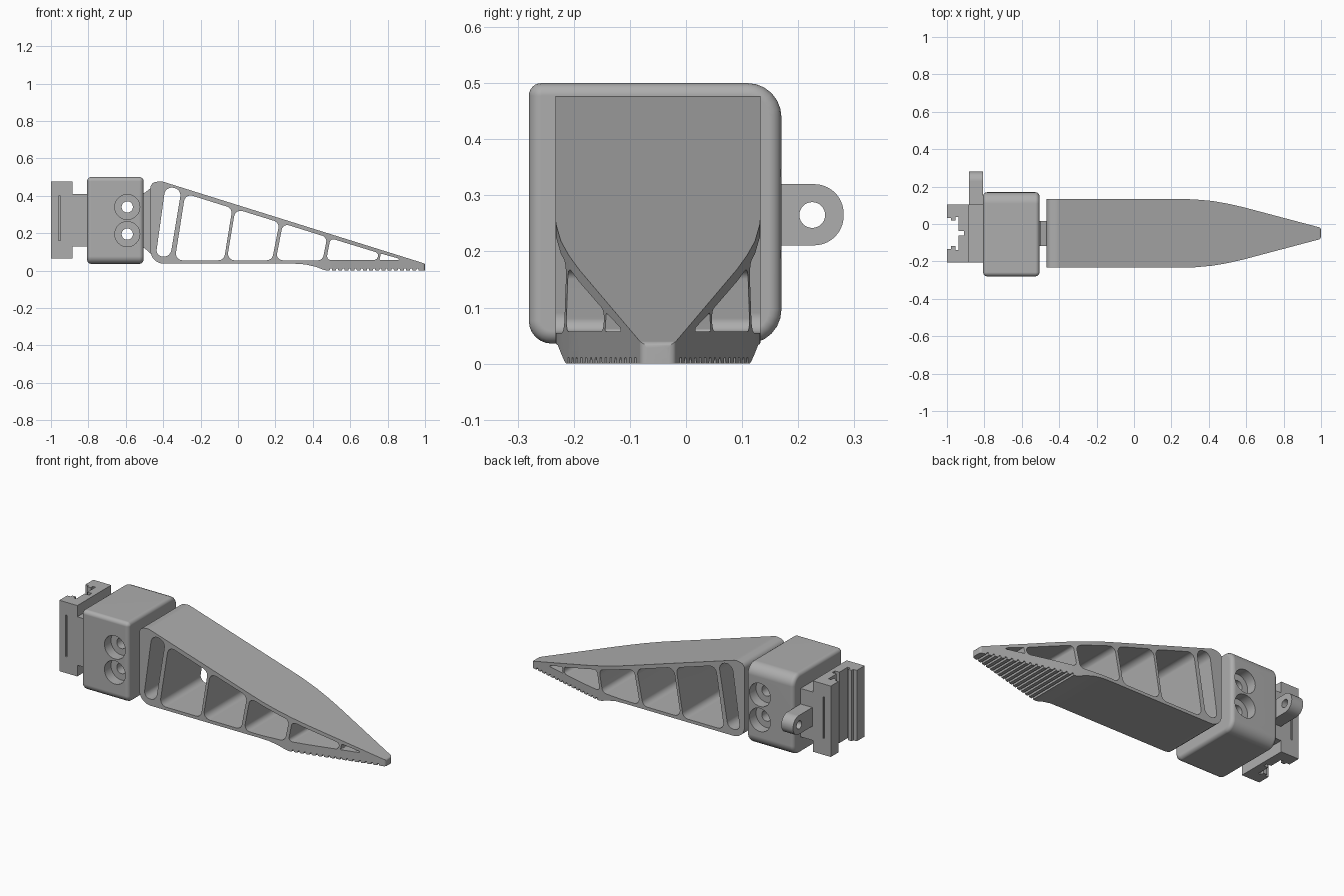
import bpy, bmesh, math
from mathutils import Vector

if "Cube" in bpy.data.objects:
    bpy.data.objects.remove(bpy.data.objects["Cube"], do_unlink=True)

MID = -0.05  # centre line of the body in y

grey = bpy.data.materials.new("plain grey")
grey.use_nodes = True
grey.diffuse_color = (0.42, 0.42, 0.42, 1)
grey.node_tree.nodes["Principled BSDF"].inputs["Base Color"].default_value = grey.diffuse_color


def rounded(points, radius=0.0, steps=6):
    """Round polygon corners with arcs; a third value overrides the radius."""
    out = []
    n = len(points)
    for i, p in enumerate(points):
        r = p[2] if len(p) > 2 else radius
        c = Vector(p[:2])
        a = Vector(points[i - 1][:2]) - c
        b = Vector(points[(i + 1) % n][:2]) - c
        if r == 0:
            out.append(c)
            continue
        half = a.angle(b) / 2
        d = min(r / math.tan(half), a.length * 0.48, b.length * 0.48)
        a, b, w = c + a.normalized() * d, c + b.normalized() * d, math.sin(half)
        for k in range(steps + 1):
            t = k / steps
            wa, wc, wb = (1 - t) ** 2, 2 * t * (1 - t) * w, t * t
            out.append((a * wa + c * wc + b * wb) / (wa + wc + wb))
    return out


def prism(name, polygons, axis, lo, hi):
    """Extrude one or more outlines along an axis."""
    place = {"x": lambda u, v: (lo, u, v),
             "y": lambda u, v: (u, lo, v),
             "z": lambda u, v: (u, v, lo)}[axis]
    step = Vector([(hi - lo) * (axis == k) for k in "xyz"])
    bm = bmesh.new()
    for poly in polygons:
        face = bm.faces.new([bm.verts.new(place(*p)) for p in poly])
        grown = bmesh.ops.extrude_face_region(bm, geom=[face], use_keep_orig=True)
        moved = [g for g in grown["geom"] if isinstance(g, bmesh.types.BMVert)]
        bmesh.ops.translate(bm, verts=moved, vec=step)
    bmesh.ops.recalc_face_normals(bm, faces=bm.faces)
    mesh = bpy.data.meshes.new(name)
    bm.to_mesh(mesh)
    bm.free()
    mesh.materials.append(grey)
    obj = bpy.data.objects.new(name, mesh)
    bpy.context.collection.objects.link(obj)
    return obj


def apply(obj, kind, **settings):
    bpy.context.view_layer.objects.active = obj
    mod = obj.modifiers.new("step", kind)
    for key, value in settings.items():
        setattr(mod, key, value)
    bpy.ops.object.modifier_apply(modifier=mod.name)


def boolean(obj, cutter, operation="DIFFERENCE"):
    apply(obj, "BOOLEAN", object=cutter, operation=operation, solver="EXACT")
    bpy.data.objects.remove(cutter, do_unlink=True)


def circle(u, v, r, n=32):
    return [(u + r * math.cos(i * math.tau / n), v + r * math.sin(i * math.tau / n))
            for i in range(n)]


def box(u0, u1, v0, v1):
    return [(u0, v0), (u1, v0), (u1, v1), (u0, v1)]


# Finger: wedge side profile with gripping teeth under the tip
teeth = []
count, start, pitch = 15, 0.49, 0.033
for i in range(count):
    x = start + i * pitch
    teeth += [(x, 0), (x + 0.003, 0.011), (x + 0.011, 0.011), (x + 0.014, 0)]
side = [(-0.468, 0.037, 0.07), (0.3, 0.037), (0.36, 0.033), (0.42, 0.019), (0.455, 0.005),
        (0.475, 0)] + teeth + [(1, 0), (1, 0.037, 0.012), (-0.41, 0.478, 0.05),
        (-0.468, 0.47, 0.05)]
finger = prism("finger", [rounded(side)], "y", MID - 0.183, MID + 0.183)

# Taper of the finger seen from above
edge = [(-0.7, 0.2), (0.2, 0.2), (0.22, 0.1835), (0.32, 0.182), (0.42, 0.173), (0.5, 0.159),
        (0.58, 0.141), (0.995, 0.031, 0.012), (1.0, 0.02)]
plan = [(p[0], MID + p[1], *p[2:]) for p in edge]
plan += [(p[0], MID - p[1], *p[2:]) for p in reversed(edge)]
boolean(finger, prism("taper", [rounded(plan)], "z", -0.1, 0.6), "INTERSECT")

# Open cells between the slanted ribs
cells = [
    ([(-0.44, 0.075), (-0.362, 0.075), (-0.302, 0.435), (-0.388, 0.45)], 0.04),
    ([(-0.338, 0.055), (-0.075, 0.055), (-0.03, 0.333), (-0.282, 0.412)], 0.035),
    ([(-0.06, 0.055), (0.182, 0.055), (0.222, 0.257), (-0.014, 0.33)], 0.035),
    ([(0.202, 0.055), (0.452, 0.055), (0.477, 0.178), (0.24, 0.252)], 0.03),
    ([(0.472, 0.057), (0.744, 0.057), (0.752, 0.094), (0.494, 0.173)], 0.02),
    ([(0.756, 0.057), (0.86, 0.057), (0.86, 0.064), (0.764, 0.091)], 0.004)]
boolean(finger, prism("cells", [rounded(p, r) for p, r in cells], "y", -0.5, 0.5))

# Neck joining the finger to the block
front_neck = prism("front_neck", [[(-0.53, 0.12), (-0.5, 0.12), (-0.455, 0.08),
                                   (-0.455, 0.45), (-0.5, 0.415), (-0.53, 0.415)]],
                   "y", MID - 0.067, MID + 0.067)

# Rounded block with counterbored screw holes on both sides
block = prism("block", [rounded([(-0.28, 0.036, 0.04), (0.17, 0.036, 0.06),
                                 (0.17, 0.5, 0.06), (-0.28, 0.5, 0.022)])],
              "x", -0.807, -0.505)
apply(block, "BEVEL", width=0.025, segments=4, limit_method="ANGLE", angle_limit=math.radians(60))
for radius, lo, hi in ((0.03, -0.4, 0.4), (0.067, -0.4, -0.22), (0.067, 0.11, 0.4)):
    holes = [circle(-0.592, z, radius) for z in (0.34, 0.195)]
    boolean(block, prism("holes", holes, "y", lo, hi))

# Rear neck behind the block
rear_neck = prism("rear_neck", [box(-0.205, 0.105, 0.13, 0.41)], "x", -0.89, -0.8)

# Eyelet tab on the left side
tab = prism("eyelet_tab", [rounded([(0.09, 0.211), (0.281, 0.211, 0.0545),
                                    (0.281, 0.32, 0.0545), (0.09, 0.32)], steps=10)],
            "x", -0.882, -0.807)
boolean(tab, prism("eyelet", [circle(0.225, 0.265, 0.023)], "x", -1, -0.7))

# Clamp with an undercut slot facing the rear
half = [(-0.885, 0.155), (-1, 0.155), (-1, 0.083), (-0.978, 0.083), (-0.978, 0.068),
        (-0.955, 0.068), (-0.955, 0.088), (-0.938, 0.088), (-0.938, 0.012), (-0.91, 0.012)]
outline = [(x, MID + y) for x, y in half] + [(x, MID - y) for x, y in reversed(half)]
clamp = prism("rear_clamp", [outline], "z", 0.065, 0.475)
for lo, hi in ((-0.3, -0.195), (0.095, 0.2)):
    boolean(clamp, prism("groove", [box(-0.96, -0.95, 0.16, 0.4)], "y", lo, hi))

# Smooth rounded areas, keep edges crisp
parts = [finger, front_neck, block, rear_neck, tab, clamp]
bpy.ops.object.select_all(action="DESELECT")
for part in parts:
    part.select_set(True)
bpy.context.view_layer.objects.active = finger
bpy.ops.object.shade_smooth_by_angle(angle=math.radians(30))
for part in parts:
    part.modifiers.new("even_normals", "WEIGHTED_NORMAL").keep_sharp = True
